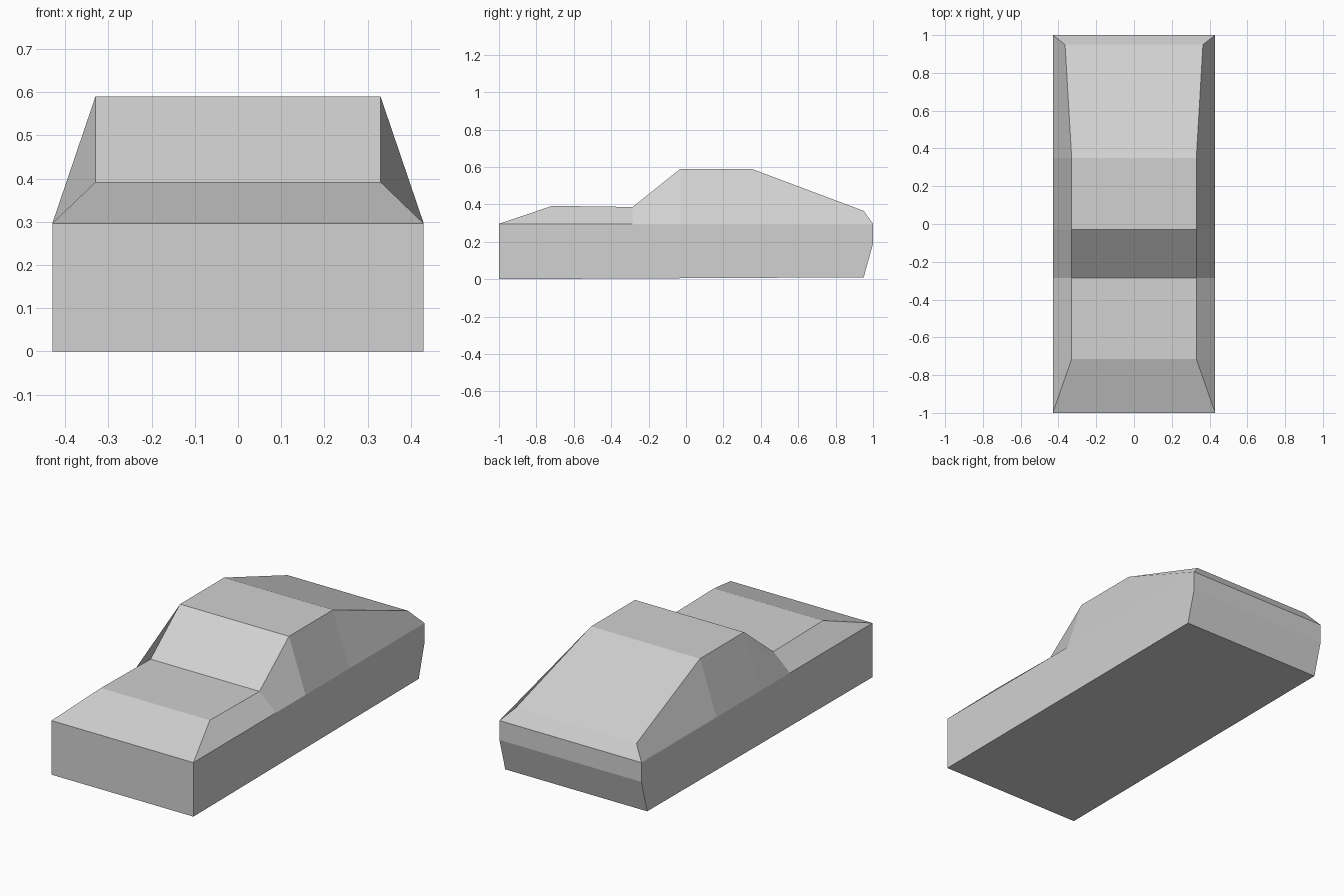
import bpy
import bmesh

cube = bpy.data.objects.get("Cube")
if cube:
    bpy.data.objects.remove(cube, do_unlink=True)

HALF_WIDTH = 0.43
SHOULDER = 0.296

# Single paint colour
GREY = (0.64, 0.64, 0.64, 1.0)
paint = bpy.data.materials.new("light_grey_paint")
paint.use_nodes = True
paint.diffuse_color = GREY
paint.node_tree.nodes["Principled BSDF"].inputs["Base Color"].default_value = GREY


def finish(name, bm):
    """Weld, orient and link a flat-shaded part."""
    bmesh.ops.remove_doubles(bm, verts=bm.verts, dist=0.0005)
    bmesh.ops.recalc_face_normals(bm, faces=bm.faces)
    mesh = bpy.data.meshes.new(name)
    bm.to_mesh(mesh)
    bm.free()
    mesh.materials.append(paint)
    obj = bpy.data.objects.new(name, mesh)
    bpy.context.collection.objects.link(obj)
    return obj


# Lower body: side profile (y, z) extruded across the width
lower_profile = [(-1, 0), (0.95, 0.01), (1, 0.19), (1, SHOULDER), (-1, SHOULDER)]
bm = bmesh.new()
side = bm.faces.new([bm.verts.new((-HALF_WIDTH, y, z)) for y, z in lower_profile])
swept = bmesh.ops.extrude_face_region(bm, geom=[side], use_keep_orig=True)
moved = [g for g in swept["geom"] if isinstance(g, bmesh.types.BMVert)]
bmesh.ops.translate(bm, verts=moved, vec=(2 * HALF_WIDTH, 0, 0))
finish("lower_body", bm)

# Upper body: stations of (top y, top z, top half width, shoulder y)
stations = [
    (-1, SHOULDER, HALF_WIDTH, -1),   # nose
    (-0.715, 0.392, 0.33, -0.715),    # bonnet front
    (-0.285, 0.386, 0.33, -0.285),    # windscreen base
    (-0.03, 0.59, 0.33, -0.03),       # roof front
    (0.35, 0.59, 0.33, 0.35),         # roof rear
    (0.95, 0.365, 0.365, 1),          # tail top
    (1, SHOULDER, HALF_WIDTH, 1),     # tail shoulder
]
bm = bmesh.new()
rows = []
for y, z, w, foot in stations:
    points = [(-HALF_WIDTH, foot, SHOULDER), (-w, y, z),
              (w, y, z), (HALF_WIDTH, foot, SHOULDER)]
    rows.append([bm.verts.new(p) for p in points])
for a, b in zip(rows, rows[1:]):
    for i in range(3):
        bm.faces.new((a[i], a[i + 1], b[i + 1], b[i]))
bmesh.ops.dissolve_degenerate(bm, dist=0.0005, edges=bm.edges)
finish("bonnet_and_cabin", bm)
